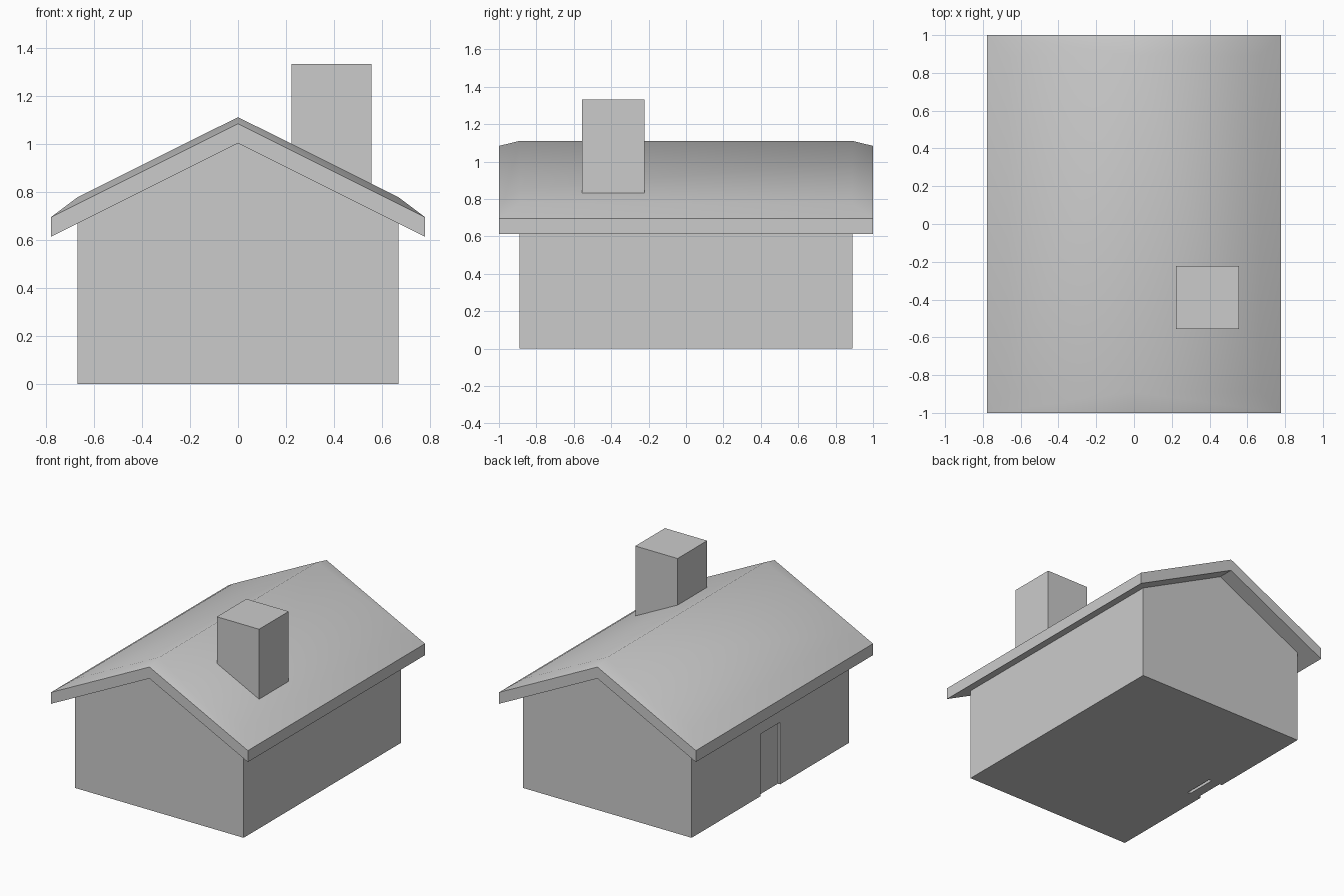
import bpy
import bmesh

if "Cube" in bpy.data.objects:
    bpy.data.objects.remove(bpy.data.objects["Cube"])


def finish(bm, name):
    bmesh.ops.remove_doubles(bm, verts=bm.verts, dist=1e-5)
    bmesh.ops.recalc_face_normals(bm, faces=bm.faces)
    mesh = bpy.data.meshes.new(name)
    bm.to_mesh(mesh)
    bm.free()
    obj = bpy.data.objects.new(name, mesh)
    bpy.context.collection.objects.link(obj)
    return obj


def prism(name, profile, y0, y1):
    """Extrude an x/z profile along y."""
    bm = bmesh.new()
    face = bm.faces.new([bm.verts.new((x, y0, z)) for x, z in profile])
    ext = bmesh.ops.extrude_face_region(bm, geom=[face])["geom"]
    verts = [v for v in ext if isinstance(v, bmesh.types.BMVert)]
    bmesh.ops.translate(bm, verts=verts, vec=(0, y1 - y0, 0))
    return finish(bm, name)


def box(name, x0, x1, y0, y1, z0, z1):
    return prism(name, [(x0, z0), (x1, z0), (x1, z1), (x0, z1)], y0, y1)


WX, WY = 0.667, 0.889    # wall half sizes
RX, RY = 0.778, 1.0      # roof half sizes

# House body with gables, tucked slightly into the roof
walls = prism("walls", [(-WX, 0), (WX, 0), (WX, 0.69), (0, 1.023), (-WX, 0.69)],
              -WY, WY)

# Doorway pocket on the left side, and the door set back in it
cutter = box("doorway_cutter", -0.8, -0.556, -0.111, 0.111, -0.1, 0.444)
cutter.hide_render = True
cutter.hide_viewport = True
cutter.display_type = 'WIRE'
cut = walls.modifiers.new("doorway", 'BOOLEAN')
cut.operation = 'DIFFERENCE'
cut.solver = 'EXACT'
cut.object = cutter
bpy.context.view_layer.objects.active = walls
bpy.ops.object.modifier_apply(modifier=cut.name)
bpy.data.objects.remove(cutter)
box("door", -0.648, -0.578, -0.111, 0.111, 0, 0.444)

# Roof slab: smooth top that chamfers down to the eaves and gable ends
bm = bmesh.new()


def quad(pts, smooth=False):
    bm.faces.new([bm.verts.new(p) for p in pts]).smooth = smooth


for s in (-1, 1):
    eave, low = [[(s * RX, y, z) for y in (-RY, RY)] for z in (0.695, 0.613)]
    inner = [(s * WX, y, 0.778) for y in (-WY, WY)]
    ridge = [(0, y, 1.111) for y in (-WY, WY)]
    tip, tip_low = [[(0, y, z) for y in (-RY, RY)] for z in (1.084, 1.002)]
    quad([inner[0], inner[1], ridge[1], ridge[0]], True)
    quad([eave[0], eave[1], inner[1], inner[0]], True)
    quad([low[0], low[1], eave[1], eave[0]])
    quad([low[0], low[1], tip_low[1], tip_low[0]])
    for i in (0, 1):
        quad([eave[i], tip[i], ridge[i], inner[i]], True)
        quad([eave[i], tip[i], tip_low[i], low[i]])
finish(bm, "roof")

# Chimney on the right slope
box("chimney", 0.222, 0.556, -0.556, -0.222, 0.76, 1.333)
